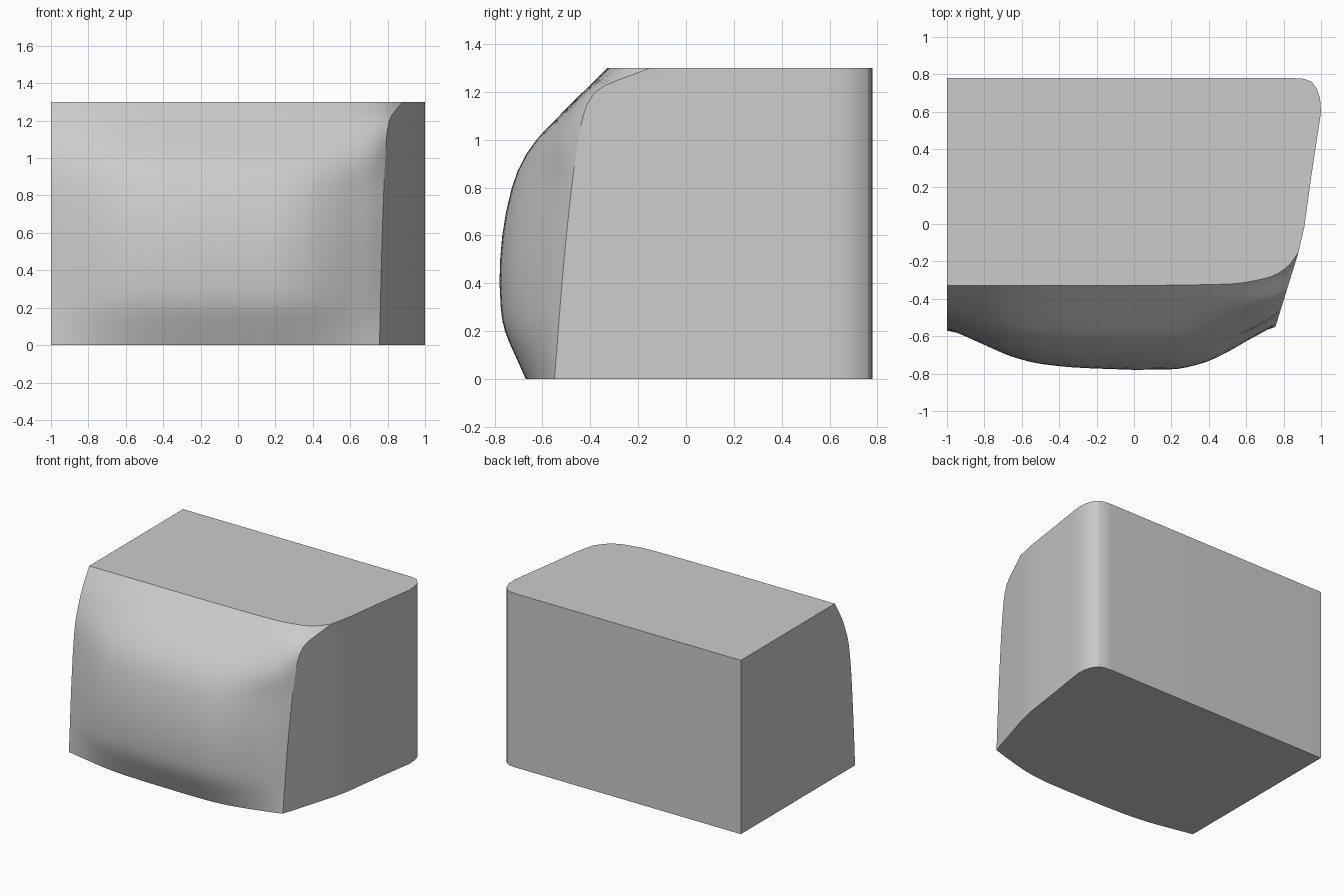
import bpy, bmesh, math

if "Cube" in bpy.data.objects:
    bpy.data.objects.remove(bpy.data.objects["Cube"])


def curve(points):
    """Monotone cubic interpolation through (t, value) points."""
    ts, vs = zip(*points)
    sec = [(vs[i + 1] - vs[i]) / (ts[i + 1] - ts[i]) for i in range(len(ts) - 1)]
    tan = [sec[0]]
    for a, b in zip(sec, sec[1:]):
        tan.append(2 * a * b / (a + b) if a * b > 0 else 0.0)
    tan.append(sec[-1])

    def f(t):
        t = min(max(t, ts[0]), ts[-1])
        i = 0
        while i < len(sec) - 1 and t > ts[i + 1]:
            i += 1
        h = ts[i + 1] - ts[i]
        s = (t - ts[i]) / h
        return (vs[i] * (2*s**3 - 3*s*s + 1) + vs[i + 1] * (3*s*s - 2*s**3)
                + h * (tan[i] * (s**3 - 2*s*s + s) + tan[i + 1] * (s**3 - s*s)))
    return f


# Vertical profiles of the front: middle, left edge, right crease
mid_y = curve([(0, -.67), (.1, -.715), (.2, -.757), (.28, -.773), (.42, -.78), (.6, -.768),
               (.8, -.728), (.9, -.69), (1, -.625), (1.1, -.53), (1.2, -.43), (1.3, -.33)])
left_y = curve([(0, -.57), (.58, -.535), (.91, -.5), (1.12, -.432), (1.3, -.33)])
right_y = curve([(0, -.55), (.6, -.5), (1.1, -.43), (1.2, -.38), (1.3, -.15)])

# Horizontal bulge, 0 at the edge and 1 in the middle
bulge_left = curve([(0, 0), (.2, .42), (.35, .7), (.5, .86), (.7, .95), (1, 1)])
bulge_right = curve([(0, 0), (.08, .17), (.2, .38), (.35, .64), (.54, .88), (.74, .99), (1, 1)])
bulge_top = curve([(0, 0), (.07, .45), (.18, .75), (.43, .95), (1, 1)])

# Right wall and rounded rear corner, seen from above
WALL = [(.91, -.02), (.95, .27), (.985, .5), (1, .6), (.995, .67), (.98, .72),
        (.95, .76), (.91, .776), (.85, .78), (-1, .78)]
N = 20


def ring(z):
    c, l, r = mid_y(z), left_y(z), right_y(z)
    rx = .88 + (r + .15) * .31
    w = min(max((z - .85) / .35, 0), 1)
    pts = []
    for i in range(N):
        t = i / N
        pts.append((t - 1, l + (c - l) * bulge_left(t)))
    for i in range(N + 1):
        s = 1 - i / N
        s = s ** 1.3
        b = (1 - w) * bulge_right(s) + w * bulge_top(s)
        pts.append(((1 - s) * rx, r + (c - r) * b))
    pts.append((.885, -.125))
    return pts + WALL


# Stack the outlines from the base to the lid
heights = [0, .05, .1, .15, .2, .25, .3, .4, .5, .6, .7, .8, .87, .94, 1,
           1.05, 1.1, 1.15, 1.2, 1.23, 1.26, 1.28, 1.3]
bm = bmesh.new()
rings = [[bm.verts.new((x, y, z)) for x, y in ring(z)] for z in heights]
for lo, hi in zip(rings, rings[1:]):
    for i in range(len(lo)):
        j = (i + 1) % len(lo)
        bm.faces.new((lo[i], lo[j], hi[j], hi[i]))
bm.faces.new(rings[0][::-1])
bm.faces.new(rings[-1])
bmesh.ops.recalc_face_normals(bm, faces=bm.faces[:])

mesh = bpy.data.meshes.new("bulged_block")
bm.to_mesh(mesh)
bm.free()
block = bpy.data.objects.new("bulged_block", mesh)
bpy.context.collection.objects.link(block)
bpy.context.view_layer.objects.active = block
block.select_set(True)
bpy.ops.object.shade_smooth_by_angle(angle=math.radians(30))
